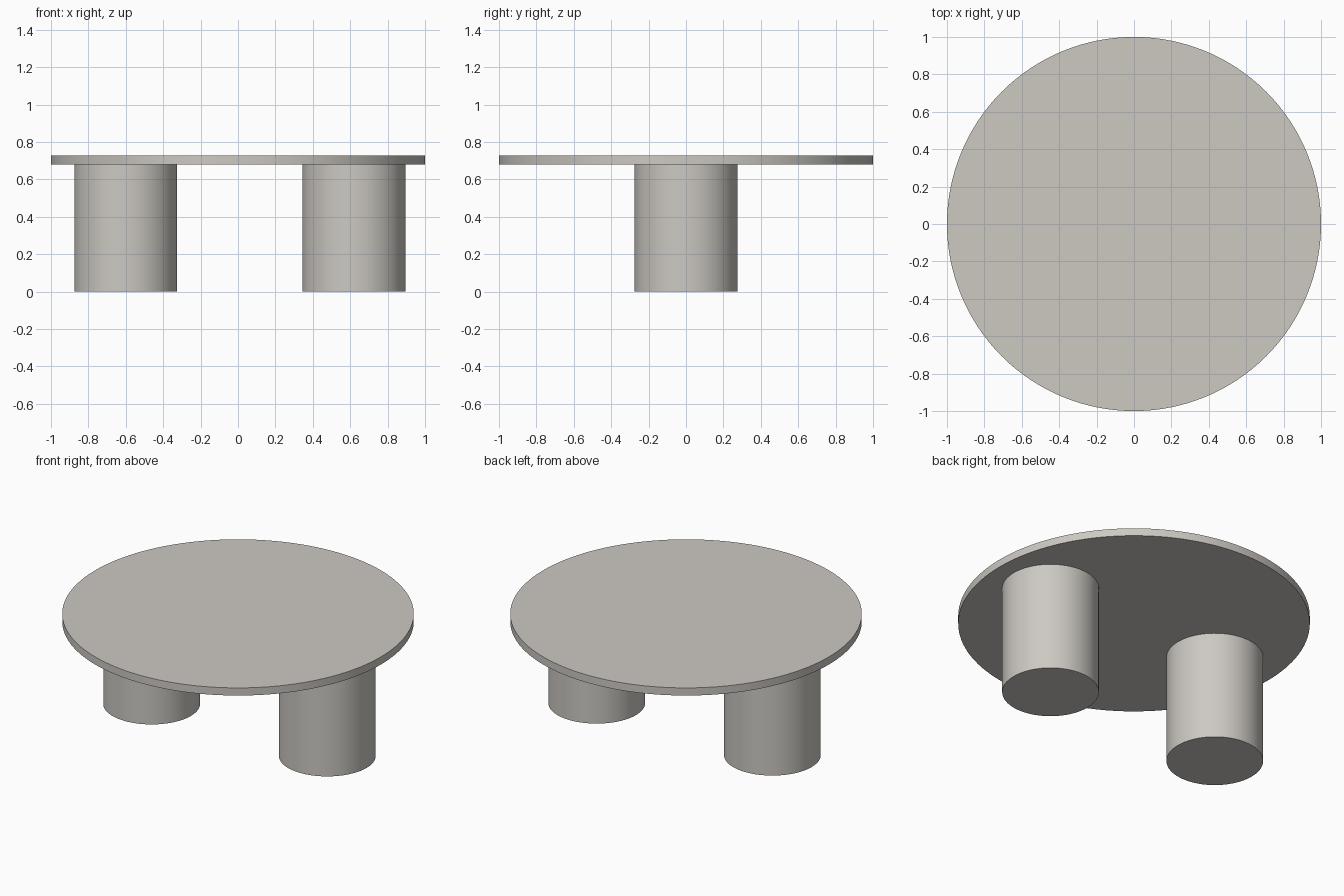
import bpy
import math

if "Cube" in bpy.data.objects:
    bpy.data.objects.remove(bpy.data.objects["Cube"])

# One warm grey stone colour for the whole table
stone = bpy.data.materials.new("warm_grey_stone")
stone.diffuse_color = (0.61, 0.585, 0.545, 1.0)
stone.use_nodes = True
stone.node_tree.nodes["Principled BSDF"].inputs["Base Color"].default_value = stone.diffuse_color


def cylinder(name, x, radius, z0, z1, sides):
    """Upright smooth-sided cylinder between two heights."""
    bpy.ops.mesh.primitive_cylinder_add(
        vertices=sides, radius=radius, depth=z1 - z0,
        location=(x, 0, (z0 + z1) / 2))
    ob = bpy.context.object
    ob.name = name
    ob.data.materials.append(stone)
    bpy.ops.object.shade_smooth_by_angle(angle=math.radians(30))
    return ob


UNDERSIDE = 0.68

# Round table top
cylinder("table_top", 0, 1.0, UNDERSIDE, 0.728, 128)

# Two thick drum legs, slightly off centre as a pair
for name, x in (("left_leg", -0.60), ("right_leg", 0.62)):
    cylinder(name, x, 0.275, 0.0, UNDERSIDE + 0.004, 96)
